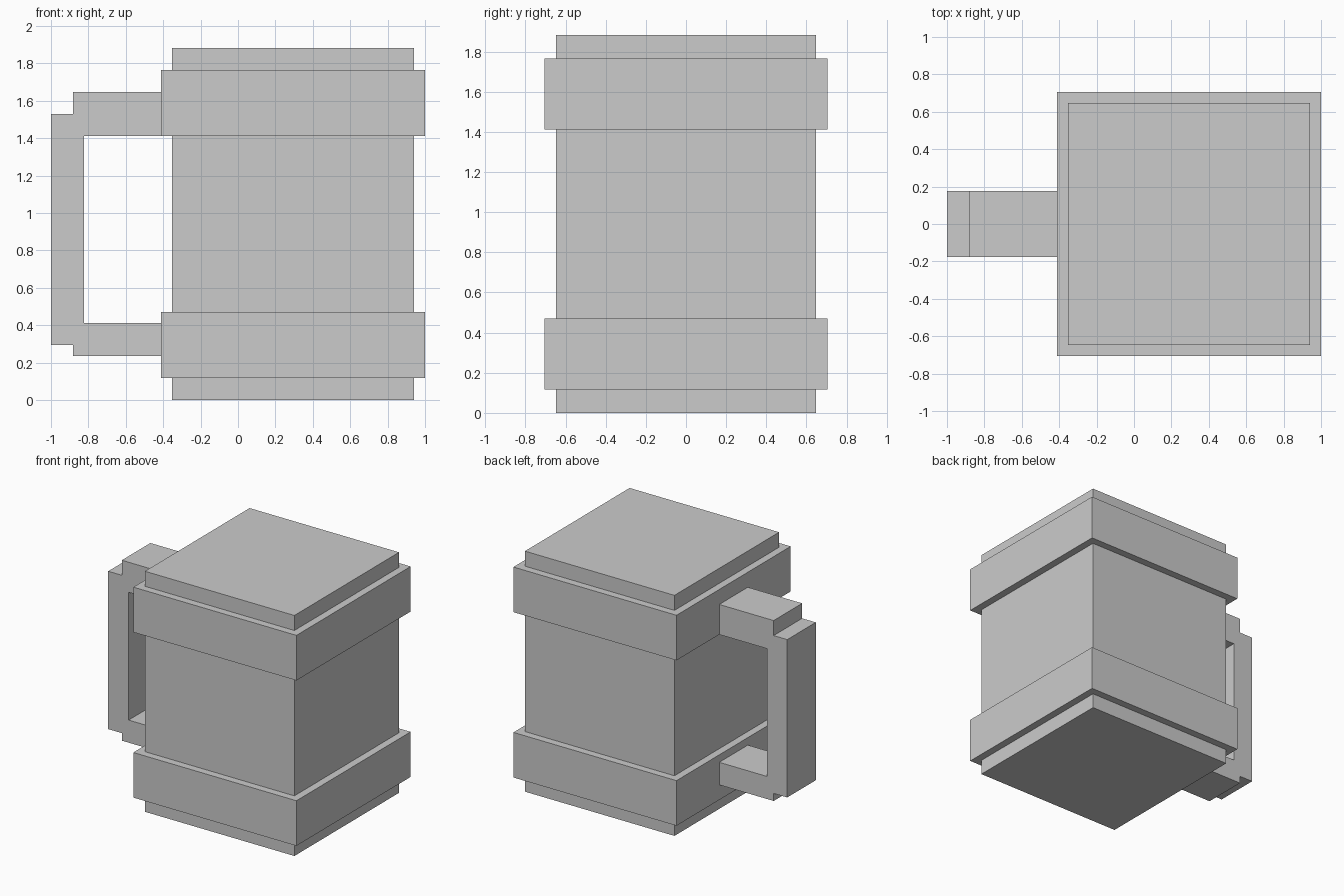
import bpy, bmesh

if "Cube" in bpy.data.objects:
    bpy.data.objects.remove(bpy.data.objects["Cube"])

U = 2 / 34  # the model sits on a regular grid of 34 units along x


def prism(name, outline, y0, y1):
    """Extrude a closed (x, z) outline, given in grid units, from y0 to y1."""
    bm = bmesh.new()
    face = bm.faces.new([bm.verts.new((x * U, y0 * U, z * U)) for x, z in outline])
    ext = bmesh.ops.extrude_face_region(bm, geom=[face])
    verts = [g for g in ext["geom"] if isinstance(g, bmesh.types.BMVert)]
    bmesh.ops.translate(bm, verts=verts, vec=(0, (y1 - y0) * U, 0))
    bmesh.ops.recalc_face_normals(bm, faces=bm.faces)
    mesh = bpy.data.meshes.new(name)
    bm.to_mesh(mesh)
    bm.free()
    obj = bpy.data.objects.new(name, mesh)
    bpy.context.collection.objects.link(obj)
    return obj


def box(name, x0, x1, half_y, z0, z1):
    return prism(name, [(x0, z0), (x1, z0), (x1, z1), (x0, z1)], -half_y, half_y)


# Square mug body
box("body", -6, 16, 11, 0, 32)

# Two hoops around the body
for name, z in (("lower_band", 2), ("upper_band", 24)):
    box(name, -7, 17, 12, z, z + 6)

# C-shaped handle with stepped outer corners, its ends set into the bands
prism("handle", [(-6.5, 4), (-15, 4), (-15, 5), (-17, 5), (-17, 26), (-15, 26),
                 (-15, 28), (-6.5, 28), (-6.5, 24), (-14, 24), (-14, 7), (-6.5, 7)], -3, 3)
